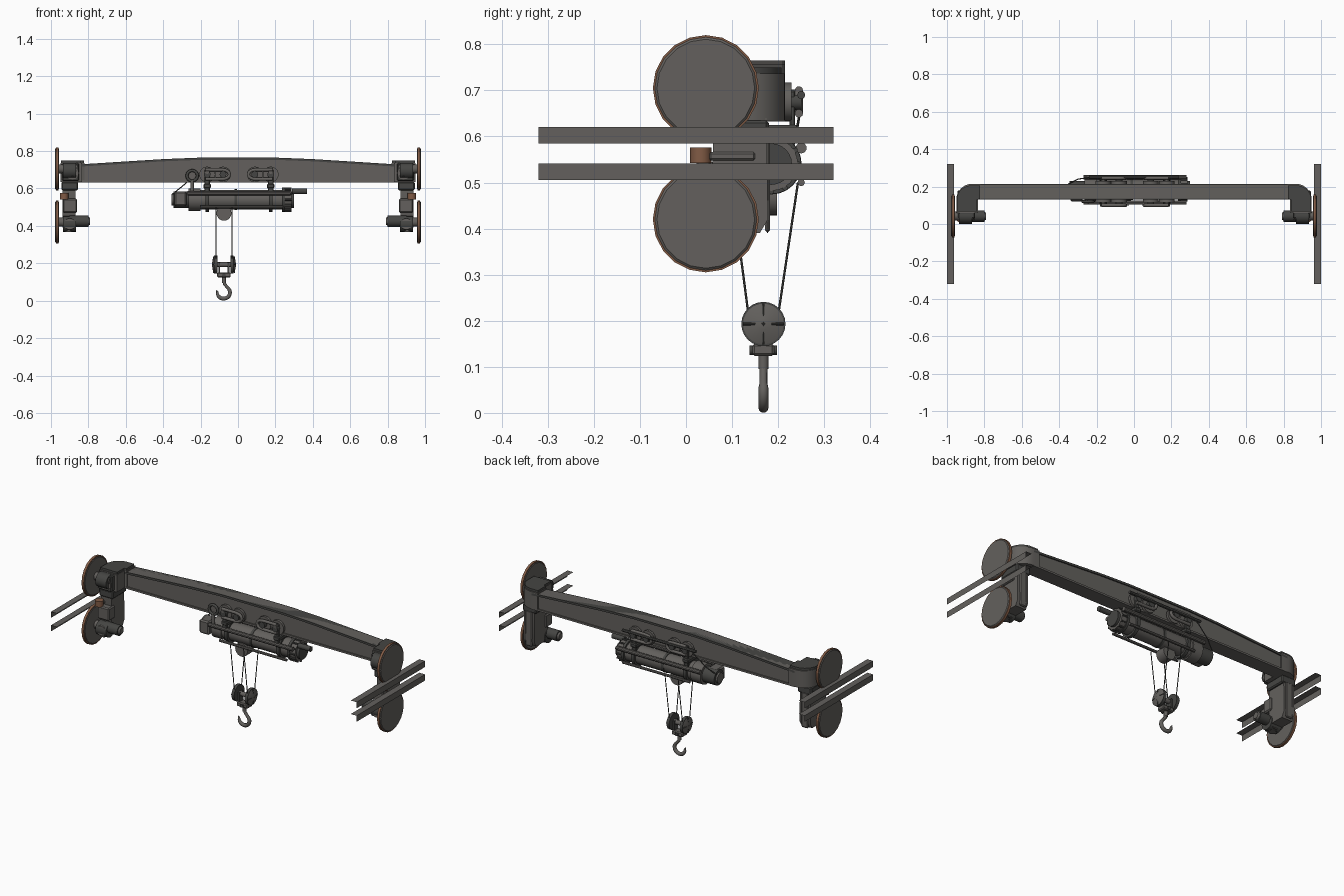
import bpy, bmesh, math
from mathutils import Vector

old = bpy.data.objects.get("Cube")
if old:
    bpy.data.objects.remove(old)


def material(name, rgb):
    m = bpy.data.materials.new(name)
    m.use_nodes = True
    m.diffuse_color = (*rgb, 1)
    m.node_tree.nodes["Principled BSDF"].inputs["Base Color"].default_value = (*rgb, 1)
    return m


STEEL = material("warm grey steel", (0.125, 0.118, 0.11))
DARK = material("dark steel", (0.06, 0.06, 0.056))
RUST = material("rust brown", (0.22, 0.105, 0.06))


def finish(name, bm, mat, smooth=True):
    bmesh.ops.recalc_face_normals(bm, faces=bm.faces)
    me = bpy.data.meshes.new(name)
    bm.to_mesh(me)
    bm.free()
    me.materials.append(mat)
    ob = bpy.data.objects.new(name, me)
    bpy.context.collection.objects.link(ob)
    if smooth:
        bpy.ops.object.select_all(action='DESELECT')
        ob.select_set(True)
        bpy.context.view_layer.objects.active = ob
        bpy.ops.object.shade_smooth_by_angle(angle=math.radians(35))
    return ob


def box(name, x, y, z, mat=STEEL, bevel=0):
    """Box from (min, max) pairs."""
    bm = bmesh.new()
    bmesh.ops.create_cube(bm, size=1)
    for v in bm.verts:
        v.co = [(a + b) / 2 + c * (b - a) for c, (a, b) in zip(v.co, (x, y, z))]
    if bevel:
        bmesh.ops.bevel(bm, geom=bm.edges[:], offset=bevel, segments=1, affect='EDGES')
    return finish(name, bm, mat, False)


def rod(name, p, q, r, mat=STEEL, r2=None, sides=16):
    """Cylinder or cone between two points."""
    p, q = Vector(p), Vector(q)
    bm = bmesh.new()
    bmesh.ops.create_cone(bm, cap_ends=True, segments=sides, radius1=r,
                          radius2=r if r2 is None else r2, depth=(q - p).length)
    rot = (q - p).to_track_quat('Z', 'Y')
    for v in bm.verts:
        v.co = rot @ v.co + (p + q) / 2
    return finish(name, bm, mat)


def prism(name, pts, lift, place, mat=STEEL):
    """Extrude a 2D outline from lift[0] to lift[1]; place maps (u, v, w) to xyz."""
    bm = bmesh.new()
    a, b = ([bm.verts.new(place(u, v, w)) for u, v in pts] for w in lift)
    bm.faces.new(a)
    bm.faces.new(b)
    for i in range(len(pts)):
        j = (i + 1) % len(pts)
        bm.faces.new((a[i], a[j], b[j], b[i]))
    return finish(name, bm, mat)


def tube(name, pts, radii, mat=STEEL, sides=3, cyclic=False):
    """Bent round bar through points, with one radius or one per point."""
    cu = bpy.data.curves.new(name, 'CURVE')
    cu.dimensions, cu.bevel_depth, cu.bevel_resolution = '3D', 1, sides
    cu.use_fill_caps = True
    sp = cu.splines.new('POLY')
    sp.points.add(len(pts) - 1)
    sp.use_cyclic_u = cyclic
    for i, p in enumerate(pts):
        sp.points[i].co = (*p, 1)
        sp.points[i].radius = radii[i] if isinstance(radii, list) else radii
    cu.materials.append(mat)
    ob = bpy.data.objects.new(name, cu)
    bpy.context.collection.objects.link(ob)
    return ob


def arc(cx, cy, rx, ry, a, b, n=8):
    return [(cx + rx * math.cos(math.radians(a + (b - a) * i / n)),
             cy + ry * math.sin(math.radians(a + (b - a) * i / n))) for i in range(n + 1)]


# Main beam: arched web with top and bottom flanges
def along_y(u, v, w):
    return (u, w, v)


crown = [(-.86, .728), (-.4, .757), (-.2, .765), (.2, .765), (.4, .757), (.86, .728)]
prism("beam_web", [(.86, .638), (-.86, .638)] + crown, (.137, .208), along_y)
prism("beam_top_flange", crown + [(x, z - .012) for x, z in reversed(crown)],
      (.13, .215), along_y, DARK)
box("beam_bottom_flange", (-.86, .86), (.13, .215), (.633, .644))

# End carriages, mirrored left and right
for s, side in ((1, "left"), (-1, "right")):
    def nm(part):
        return side + "_" + part

    def plan(u, v, w):
        return (s * u, v, w)

    def bar(part, p, q, r, mat=STEEL, r2=None, sides=16):
        return rod(nm(part), (s * p[0], *p[1:]), (s * q[0], *q[1:]), r, mat, r2, sides)

    def block(part, x, y, z, mat=STEEL, bevel=.006):
        return box(nm(part), sorted((s * x[0], s * x[1])), y, z, mat, bevel)

    # Beam end turning to the front with a rounded outer corner
    outline = [(.84, .215)] + arc(.865, .13, .085, .085, 90, 0)
    outline += [(.95, .06), (.835, .06), (.835, .13), (.82, .135), (.82, .215)]
    prism(nm("beam_elbow"), outline, (.635, .737), plan)
    cap = [(.905 + (x - .9) * .95 - .005, .135 + (y - .135) * .9) for x, y in outline]
    prism(nm("elbow_cover"), cap, (.737, .75), plan, DARK)
    # Leg under the elbow
    prism(nm("leg"), [(.06, .64), (.175, .64), (.178, .42), (.16, .39), (.08, .39), (.055, .44)],
          (.868, .938), lambda u, v, w: (s * w, u, v))
    block("leg_collar", (.855, .945), (.05, .18), (.59, .635), DARK)
    block("leg_rear_plate", (.88, .925), (.172, .182), (.39, .6))
    # Large guide wheels with a rust rim
    for z, level in ((.705, "upper"), (.42, "lower")):
        bar(level + "_wheel_rim", (.96, .043, z), (.974, .043, z), .115, RUST, sides=20)
        bar(level + "_wheel_face", (.972, .043, z), (.978, .043, z), .113, STEEL, .106, 20)
        bar(level + "_wheel_inner_face", (.962, .043, z), (.957, .043, z), .112, STEEL, .106, 20)
        bar(level + "_axle", (.86, .043, z), (.96, .043, z), .024)
        bar(level + "_bearing", (.865, .043, z - .01), (.935, .043, z - .01), .042, DARK)
    # Bearing cover and bolt on the front face
    bar("front_cover", (.885, .06, .682), (.885, .025, .682), .034)
    bar("front_cover_hub", (.885, .03, .682), (.885, .012, .682), .018, DARK)
    block("front_bracket", (.85, .94), (.03, .07), (.64, .735), DARK)
    # Drive motor beside the lower wheel
    bar("drive_motor", (.80, .042, .425), (.9, .042, .425), .03, DARK)
    bar("drive_motor_cap", (.79, .042, .425), (.81, .042, .425), .018, STEEL, .028)
    bar("drive_gearbox", (.9, .07, .41), (.9, .005, .41), .037, STEEL, .03)
    bar("drive_foot", (.905, .04, .41), (.905, .04, .367), .03, STEEL, .02)
    block("drive_cover", (.86, .935), (.02, .08), (.47, .545), STEEL)
    # Side roller on an arm between the rails
    bar("side_roller", (.93, .032, .542), (.93, .032, .576), .023, RUST)
    block("roller_arm", (.91, .945), (.05, .15), (.548, .566), STEEL, .004)
    # Pair of thin angle rails
    for z, level in ((.585, "upper"), (.505, "lower")):
        bm = bmesh.new()
        rows = [[bm.verts.new((s * x, y, h)) for x, h in
                 ((.962, z + .036), (1, z + .036), (1, z))] for y in (-.32, .32)]
        for i in range(2):
            bm.faces.new((rows[0][i], rows[0][i + 1], rows[1][i + 1], rows[1][i]))
        finish(nm(level + "_rail"), bm, STEEL, False)

# Hoist drum and end machinery, along x
Y, Z = .185, .54
for name, x0, x1, r, mat in (
        ("drum", -.2, .24, .053, STEEL), ("drum_left_flange", -.265, -.2, .06, STEEL),
        ("drum_centre_band", -.02, -.005, .056, DARK),
        ("left_motor", -.345, -.265, .045, DARK), ("left_motor_cap", -.355, -.345, .03, STEEL),
        ("right_gear_ring", .235, .25, .065, DARK), ("right_gearbox", .25, .285, .058, STEEL),
        ("right_end_cap", .285, .3, .045, DARK)):
    rod(name, (x0, Y, Z), (x1, Y, Z), r, mat, sides=24)
rod("control_motor", (.29, Y - .03, .585), (.37, Y - .03, .585), .015, DARK)
box("left_control_box", (-.34, -.275), (.12, .2), (.505, .585), STEEL, .008)
for i in range(12):
    a = math.tau * i / 12
    y, z = Y + .06 * math.cos(a), Z + .06 * math.sin(a)
    rod("gear_rib", (.25, y, z), (.285, y, z), .006, DARK, sides=6)
for y in (.115, .25):
    rod("hoist_tie_bar", (-.27, y, .575), (.28, y, .575), .012, STEEL, sides=10)
    rod("hoist_lower_tie_bar", (-.2, y, .5), (.24, y, .5), .008, STEEL, sides=8)

# Trolley hangers and running wheels on both sides of the beam
for x in (-.165, .175):
    rod("drum_clamp", (x - .01, Y, Z), (x + .01, Y, Z), .066, DARK, sides=24)
    box("hanger_yoke", (x - .02, x + .02), (.105, .245), (.6, .625), DARK, .005)
    inward = 1 if x < 0 else -1
    for y, d in ((.13, -1), (.215, 1)):
        box("hanger_plate", (x - .014, x + .014), sorted((y + d * .01, y + d * .022)), (.58, .7), DARK, .003)
        rod("hanger_bolt", (x, y, .69), (x, y + d * .036, .69), .012)
        for k in (0, .085):
            wx = x + inward * k
            rod("trolley_wheel", (wx, y, .675), (wx, y + d * .014, .675), .042, STEEL, sides=20)
            rod("trolley_hub", (wx, y, .675), (wx, y + d * .036, .675), .018, DARK)
        loop = [(x + inward * u, y + d * .03, z) for u, z in
                [(-.01, .7)] + arc(.085, .675, .035, .025, 90, -90, 6) + [(-.01, .65)]]
        tube("trolley_handle", loop, .009)
ring = [(-.245 + u, .12, .668 + v) for u, v in arc(0, 0, .028, .028, 0, 337.5, 15)]
tube("cable_ring", ring, .008, DARK, 2, True)
rod("cable_ring_post", (-.245, .12, .57), (-.245, .12, .642), .01)
rod("rear_bus_bar", (-.24, .25, .69), (.24, .25, .69), .009, DARK, sides=8)
tube("rear_cable", [(-.35, .215, .57), (-.3, .24, .61), (-.23, .25, .67), (-.2, .25, .69)], .003, DARK, 1)

# Upper sheave hanging under the drum
PX, PY = -.075, .168
rod("upper_sheave", (PX, PY - .03, .468), (PX, PY + .03, .468), .04, STEEL, sides=20)
box("upper_sheave_bracket", (PX - .03, PX + .03), (PY - .02, PY + .02), (.455, .51), DARK, .004)

# Ropes down to the hook block
for x in (PX - .043, PX + .043):
    rod("front_rope", (x, .098, .5), (x, PY - .034, .225), .0025, DARK, sides=6)
    rod("rear_rope", (x, .243, .5), (x, PY + .034, .225), .0025, DARK, sides=6)

# Hook block: two ribbed sheaves, cross shaft and housing
rod("block_shaft", (PX - .055, PY, .193), (PX + .055, PY, .193), .013)
for d in (-1, 1):
    x = PX + d * .043
    rod("block_sheave", (x - .009, PY, .193), (x + .009, PY, .193), .048, DARK, sides=24)
    rod("sheave_cone", (x + d * .009, PY, .193), (x + d * .02, PY, .193), .044, STEEL, .012, 24)
    for a in range(4):
        c, q = math.cos(a * math.pi / 2), math.sin(a * math.pi / 2)
        rod("sheave_rib", (x + d * .018, PY, .193), (x + d * .012, PY + .044 * c, .193 + .044 * q), .003, DARK, sides=6)
    box("block_strap", (x - d * .018 - .005, x - d * .018 + .005), (PY - .018, PY + .018), (.135, .205), DARK)
box("block_housing", (PX - .036, PX + .036), (PY - .024, PY + .024), (.124, .15), STEEL, .005)
rod("block_trunnion", (PX, PY - .03, .136), (PX, PY + .03, .136), .01, DARK)

# Hook
rod("hook_shank", (PX, PY, .095), (PX, PY, .13), .011)
path = [(PX, .105), (PX + .004, .088)] + arc(PX - .002, .044, .034, .033, 50, -185, 14) + [(PX - .04, .056)]
radii = [.009] * 4 + [.011] * (len(path) - 8) + [.009, .008, .006, .003]
tube("hook", [(x, PY, z) for x, z in path], radii)
